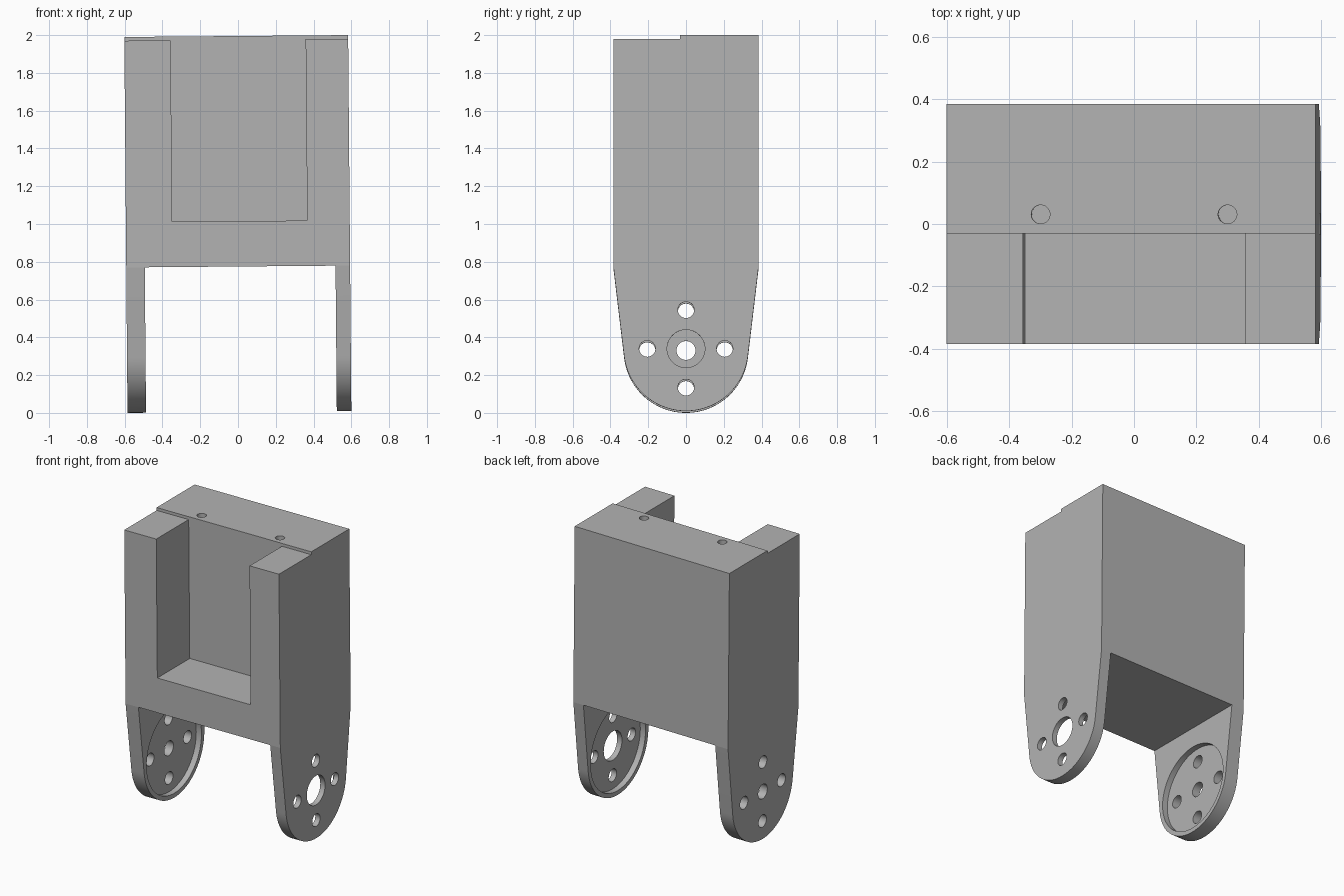
import bpy, bmesh, math
from mathutils import Matrix

cube = bpy.data.objects.get("Cube")
if cube:
    bpy.data.objects.remove(cube, do_unlink=True)

grey = bpy.data.materials.new("plain grey")
grey.use_nodes = True
COLOUR = (0.45, 0.45, 0.45, 1)
grey.diffuse_color = COLOUR
grey.node_tree.nodes["Principled BSDF"].inputs["Base Color"].default_value = COLOUR

X_MIN, X_MAX = -0.585, 0.6          # outer faces of the two side arms
INNER_L, INNER_R = -0.487, 0.523    # inner faces of the arms
HALF_Y, FORK_Z, TOP = 0.385, 0.77, 1.99
R = 0.33                            # arm end radius and pivot height


def make_object(name, bm):
    bmesh.ops.recalc_face_normals(bm, faces=bm.faces[:])
    mesh = bpy.data.meshes.new(name)
    bm.to_mesh(mesh)
    bm.free()
    mesh.materials.append(grey)
    obj = bpy.data.objects.new(name, mesh)
    bpy.context.collection.objects.link(obj)
    return obj


def prism(name, profile, x0, x1):
    """Extrude a side profile of (y, z) points along x."""
    bm = bmesh.new()
    face = bm.faces.new([bm.verts.new((x0, y, z)) for y, z in profile])
    out = bmesh.ops.extrude_face_region(bm, geom=[face])
    verts = [v for v in out["geom"] if isinstance(v, bmesh.types.BMVert)]
    bmesh.ops.translate(bm, verts=verts, vec=(x1 - x0, 0, 0))
    return make_object(name, bm)


def box(name, x, y, z):
    return prism(name, [(y[0], z[0]), (y[1], z[0]), (y[1], z[1]), (y[0], z[1])], *x)


def cylinder(name, centre, radius, depth, axis="X"):
    bm = bmesh.new()
    turn = Matrix.Rotation(math.pi / 2, 4, "Y") if axis == "X" else Matrix()
    bmesh.ops.create_cone(bm, cap_ends=True, segments=72, radius1=radius,
                          radius2=radius, depth=depth,
                          matrix=Matrix.Translation(centre) @ turn)
    return make_object(name, bm)


# Bracket: rounded lower end, tapered sides, square upper body
reach = math.hypot(HALF_Y, FORK_Z - R)
tangent = math.atan2(FORK_Z - R, HALF_Y) - math.acos(R / reach)
steps = 48
sweep = math.pi + 2 * tangent
arc = []
for i in range(steps + 1):
    a = tangent - sweep * i / steps
    arc.append((R * math.cos(a), R + R * math.sin(a)))
profile = [(-HALF_Y, FORK_Z), (-HALF_Y, TOP), (HALF_Y, TOP), (HALF_Y, FORK_Z)] + arc
bracket = prism("servo_bracket", profile, X_MIN, X_MAX)

# Fork gap, front pocket and the lowered front of the top
cutters = [
    box("fork_gap", (INNER_L, INNER_R), (-1, 1), (-1, FORK_Z)),
    box("front_pocket", (-0.34, 0.375), (-1, -0.03), (1.01, 3)),
    box("top_step", (-1, 1), (-1, -0.031), (TOP - 0.02, 3)),
]

# Screw holes in the top
for x in (-0.283, 0.317):
    cutters.append(cylinder("top_screw_hole", (x, 0.031, TOP), 0.03, 0.4, "Z"))

# Round recess, pivot hole and four bolt holes in each arm
for inner, outer, pivot in ((INNER_L, X_MIN, 0.05), (INNER_R, X_MAX, 0.1)):
    middle = (inner + outer) / 2
    cutters.append(cylinder("horn_recess", (inner, 0, R), 0.3, 0.08))
    cutters.append(cylinder("pivot_hole", (middle, 0, R), pivot, 0.4))
    for k in range(4):
        a = k * math.pi / 2
        spot = (middle, 0.205 * math.cos(a), R + 0.205 * math.sin(a))
        cutters.append(cylinder("bolt_hole", spot, 0.043, 0.4))

for cutter in cutters:
    cutter.hide_render = True
    mod = bracket.modifiers.new(cutter.name, "BOOLEAN")
    mod.operation = "DIFFERENCE"
    mod.solver = "EXACT"
    mod.object = cutter

# Bake the cuts and drop the helpers
bpy.context.view_layer.update()
graph = bpy.context.evaluated_depsgraph_get()
mesh = bpy.data.meshes.new_from_object(bracket.evaluated_get(graph))
bracket.modifiers.clear()
bracket.data = mesh
mesh.materials.clear()
mesh.materials.append(grey)
for cutter in cutters:
    bpy.data.objects.remove(cutter, do_unlink=True)

# Slight sideways lean of the whole part
mesh.transform(Matrix.Translation((0, 0, 0.005)) @ Matrix.Rotation(-0.0085, 4, "Y"))

bpy.ops.object.select_all(action="DESELECT")
bracket.select_set(True)
bpy.context.view_layer.objects.active = bracket
bpy.ops.object.shade_smooth_by_angle(angle=math.radians(6))
